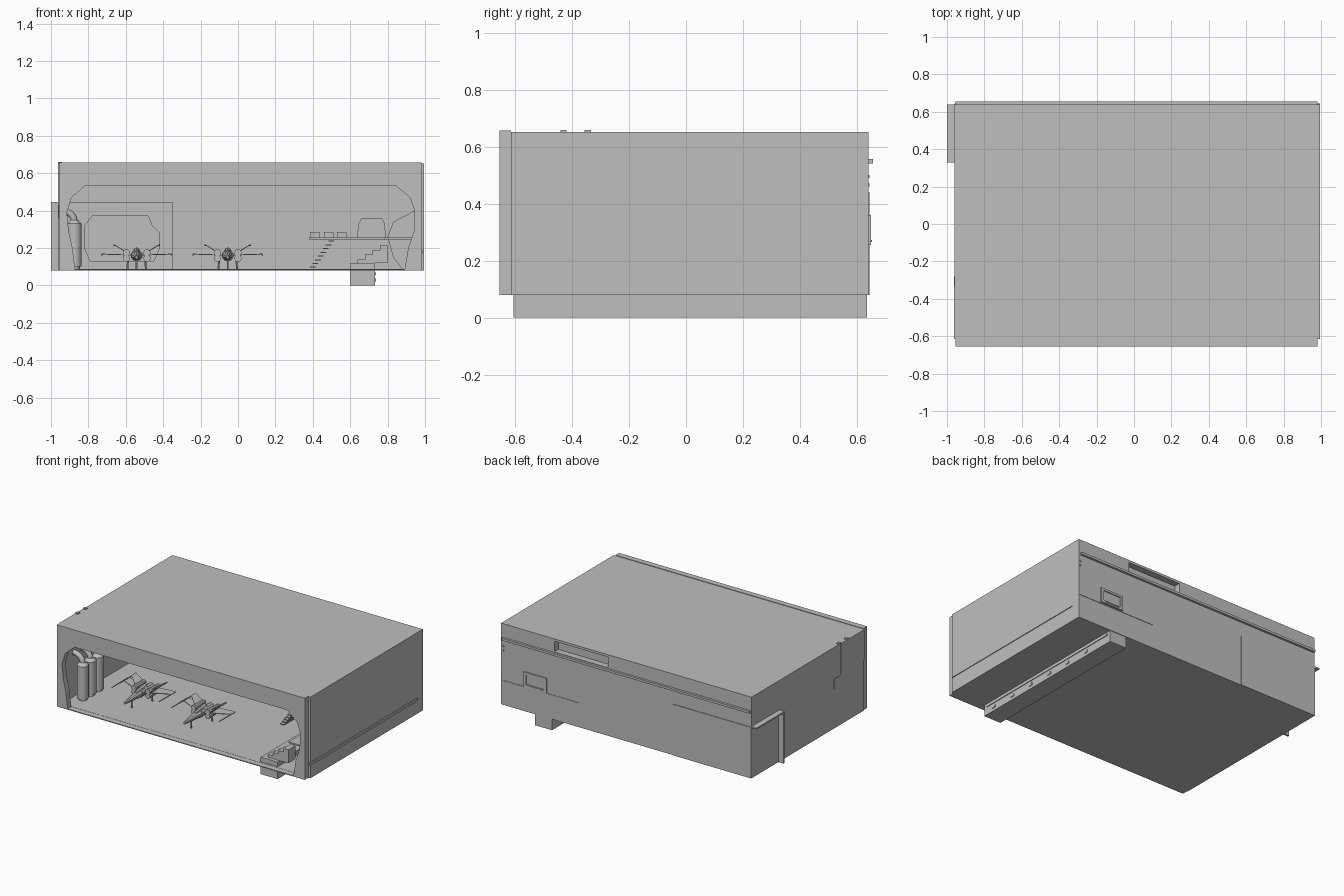
import bpy, bmesh, math
from mathutils import Vector

if "Cube" in bpy.data.objects:
    bpy.data.objects.remove(bpy.data.objects["Cube"])

grey = bpy.data.materials.new("plain_grey")
grey.use_nodes = True
grey.diffuse_color = (0.52, 0.52, 0.52, 1)
grey.node_tree.nodes["Principled BSDF"].inputs["Base Color"].default_value = grey.diffuse_color


def finish(name, bm):
    bmesh.ops.recalc_face_normals(bm, faces=bm.faces)
    mesh = bpy.data.meshes.new(name)
    bm.to_mesh(mesh)
    bm.free()
    mesh.materials.append(grey)
    obj = bpy.data.objects.new(name, mesh)
    bpy.context.collection.objects.link(obj)
    return obj


def box(name, x, y, z):
    """Box from three (low, high) ranges."""
    bm = bmesh.new()
    bmesh.ops.create_cube(bm, size=1)
    for v in bm.verts:
        v.co = [r[0] + (c + 0.5) * (r[1] - r[0]) for r, c in zip((x, y, z), v.co)]
    return finish(name, bm)


def prism(name, points, start, step):
    """Extrude a closed outline; points are 3D offsets from start."""
    bm = bmesh.new()
    face = bm.faces.new([bm.verts.new(Vector(start) + Vector(p)) for p in points])
    out = bmesh.ops.extrude_face_region(bm, geom=[face])
    verts = [g for g in out["geom"] if isinstance(g, bmesh.types.BMVert)]
    bmesh.ops.translate(bm, vec=step, verts=verts)
    return finish(name, bm)


def front_prism(name, outline, y0, y1):
    return prism(name, [(x, 0, z) for x, z in outline], (0, y0, 0), (0, y1 - y0, 0))


def rod(name, a, b, r1, r2=None, sides=8):
    a, b = Vector(a), Vector(b)
    bm = bmesh.new()
    bmesh.ops.create_cone(bm, cap_ends=True, segments=sides, radius1=r1,
                          radius2=r1 if r2 is None else r2, depth=(b - a).length)
    turn = (b - a).to_track_quat("Z", "Y")
    for v in bm.verts:
        v.co = turn @ v.co + (a + b) / 2
    return finish(name, bm)


def smooth(obj):
    bpy.ops.object.select_all(action="DESELECT")
    obj.select_set(True)
    bpy.context.view_layer.objects.active = obj
    bpy.ops.object.shade_smooth_by_angle()


def cut(obj, cutter):
    mod = obj.modifiers.new("cut", "BOOLEAN")
    mod.operation, mod.object, mod.solver = "DIFFERENCE", cutter, "EXACT"
    bpy.context.view_layer.objects.active = obj
    bpy.ops.object.modifier_apply(modifier=mod.name)
    bpy.data.objects.remove(cutter)


# Outer shell
L, R, F, B = -0.96, 0.995, -0.615, 0.64
box("roof", (L, R), (F, B), (0.635, 0.652))
box("floor", (L, R), (F, B), (0.08, 0.087))
box("front_sill", (-0.955, 0.98), (-0.655, F), (0.08, 0.086))
box("left_wall_upper", (0.975, R), (F, B), (0.19, 0.652))
box("left_wall_groove", (0.975, 0.99), (F, B), (0.17, 0.19))
box("left_wall_lower", (0.975, R), (F, B), (0.08, 0.17))
box("right_wall", (L, -0.945), (F, B), (0.08, 0.652))
back = box("back_wall", (L, R), (0.58, B), (0.08, 0.652))
cut(back, box("slot_cutter", (0.16, 0.58), (0.595, 0.7), (0.56, 0.645)))

# Front frame around the large opening
front_prism("front_frame", [
    (-0.955, 0.08), (-0.87, 0.08), (-0.885, 0.2), (-0.905, 0.29), (-0.915, 0.39), (-0.89, 0.47),
    (-0.815, 0.535), (0.84, 0.535), (0.92, 0.47), (0.943, 0.4), (0.94, 0.29), (0.91, 0.2),
    (0.89, 0.08), (0.98, 0.08), (0.98, 0.656), (-0.955, 0.656)], -0.655, F)

# Back rail, door panel, deck edge and hatch
box("back_rail", (-0.955, 0.98), (B, 0.656), (0.54, 0.556))
box("back_door_panel", (L, -0.35), (B, 0.644), (0.08, 0.44))
box("deck_edge_strip", (0.385, R), (B, 0.643), (0.247, 0.253))
hatch = box("back_hatch_frame", (0.635, 0.815), (B, 0.65), (0.255, 0.36))
cut(hatch, box("hatch_cutter", (0.655, 0.795), (0.643, 0.7), (0.275, 0.345)))
box("hatch_handle", (0.67, 0.78), (B, 0.653), (0.265, 0.273))
for i, z in enumerate((0.46, 0.49)):
    box(f"back_stud_{i}", (0.972, 0.984), (B, 0.644), (z, z + 0.01))

# Thin cover plates and roof studs at the right side
box("side_plate_high", (L - 0.003, L), (F, -0.35), (0.44, 0.652))
box("side_plate_low", (L - 0.003, L), (-0.35, -0.28), (0.36, 0.43))
for i, y in enumerate((-0.43, -0.345)):
    box(f"roof_stud_{i}", (-0.962, -0.94), (y - 0.011, y + 0.011), (0.645, 0.659))

# Side room in the rear corner, with its open end reaching through the wall
box("side_room_roof", (-1, -0.35), (0.33, B), (0.435, 0.445))
box("side_room_end", (-0.36, -0.35), (0.33, B), (0.08, 0.44))
room = box("side_room_front", (-1, -0.35), (0.33, 0.342), (0.08, 0.44))
cut(room, front_prism("door_cutter", [
    (-0.79, 0.13), (-0.45, 0.13), (-0.42, 0.2), (-0.42, 0.28), (-0.46, 0.32), (-0.48, 0.37),
    (-0.78, 0.37), (-0.82, 0.32), (-0.82, 0.2)], 0.3, 0.4))

# Pod hanging under the floor
box("under_pod", (0.6, 0.733), (-0.605, 0.636), (0, 0.12))
box("pod_rail", (0.733, 0.738), (-0.58, 0.61), (0.055, 0.069))
for i in range(6):
    y = -0.51 + i * 0.182
    box(f"pod_lamp_{i}", (0.733, 0.738), (y - 0.015, y + 0.015), (0.02, 0.038))

# Storage tanks with elbow pipes into the wall
for i in range(3):
    y = -0.48 + i * 0.085
    smooth(rod(f"tank_{i}", (-0.875, y, 0.1), (-0.875, y, 0.33), 0.038, sides=20))
    rod(f"tank_foot_{i}", (-0.875, y, 0.085), (-0.875, y, 0.1), 0.03, sides=12)
    smooth(rod(f"tank_cap_{i}", (-0.875, y, 0.33), (-0.875, y, 0.35), 0.038, 0.02, 20))
    curve = bpy.data.curves.new(f"tank_pipe_{i}", "CURVE")
    curve.dimensions, curve.bevel_depth, curve.bevel_resolution = "3D", 0.018, 2
    spline = curve.splines.new("POLY")
    spline.points.add(6)
    for k, p in enumerate(spline.points):
        a = k * math.pi / 12
        p.co = (-0.945 + 0.07 * math.cos(a), y, 0.34 + 0.06 * math.sin(a), 1)
    curve.materials.append(grey)
    bpy.context.collection.objects.link(bpy.data.objects.new(f"tank_pipe_{i}", curve))


# Small parked craft, nose to the front
def craft(n, cx, cy):
    def at(x, y, z):
        return (cx + x, cy + y, z)
    smooth(rod(f"craft_{n}_nose", at(0, -0.02, 0.16), at(0, -0.18, 0.15), 0.028, 0.008, 10))
    smooth(rod(f"craft_{n}_body", at(0, -0.02, 0.16), at(0, 0.12, 0.16), 0.032, 0.024, 10))
    smooth(rod(f"craft_{n}_canopy", at(0, -0.06, 0.175), at(0, 0.05, 0.185), 0.012, 0.018, 8))
    rod(f"craft_{n}_nose_leg", at(0, -0.1, 0.085), at(0, -0.1, 0.15), 0.005)
    for side, s in (("right", -1), ("left", 1)):
        rod(f"craft_{n}_{side}_leg", at(s * 0.05, 0.06, 0.085), at(s * 0.045, 0.06, 0.15), 0.005)
        for row, z in (("upper", 0.175), ("lower", 0.145)):
            smooth(rod(f"craft_{n}_{side}_{row}_engine", at(s * 0.055, 0, z),
                       at(s * 0.055, 0.12, z), 0.019, 0.015, 10))
        for row, tip_x, tip_z in (("upper", 0.12, 0.215), ("middle", 0.185, 0.165)):
            prism(f"craft_{n}_{side}_{row}_wing", [
                (s * 0.03, 0, 0.16), (s * 0.03, 0.11, 0.16),
                (s * tip_x, 0.12, tip_z), (s * tip_x, 0.07, tip_z)], (cx, cy, 0), (0, 0, 0.005))
            rod(f"craft_{n}_{side}_{row}_barrel", at(s * tip_x, 0.12, tip_z),
                at(s * tip_x, -0.06, tip_z), 0.005, 0.003, 6)


craft(1, -0.542, -0.31)
craft(2, -0.055, -0.34)

# Raised deck with steps, benches and console
box("deck", (0.38, 0.975), (0.05, 0.58), (0.245, 0.255))
for i in range(8):
    x, z = 0.385 + i * 0.014, 0.1 + i * 0.02
    box(f"step_{i}", (x, x + 0.03), (-0.08, 0.05), (z - 0.006, z))
for i, x in enumerate((0.385, 0.46, 0.53)):
    box(f"deck_seat_{i}", (x, x + 0.05), (0.15, 0.2), (0.255, 0.285))
front_prism("console", [(0.635, 0.255), (0.79, 0.255), (0.785, 0.33), (0.77, 0.36),
                        (0.66, 0.36), (0.645, 0.33)], 0.5, 0.58)

# Wall buttress beside the opening
front_prism("wall_buttress", [(0.975, 0.085), (0.88, 0.085), (0.83, 0.15), (0.8, 0.26),
                              (0.83, 0.34), (0.945, 0.4), (0.975, 0.4)], -0.3, -0.2)
box("small_deck", (0.78, 0.975), (-0.55, -0.3), (0.245, 0.255))
for i in range(4):
    box(f"small_step_{i}", (0.64 + i * 0.04, 0.68 + i * 0.04), (-0.58, -0.5),
        (0.12, 0.14 + i * 0.025))
